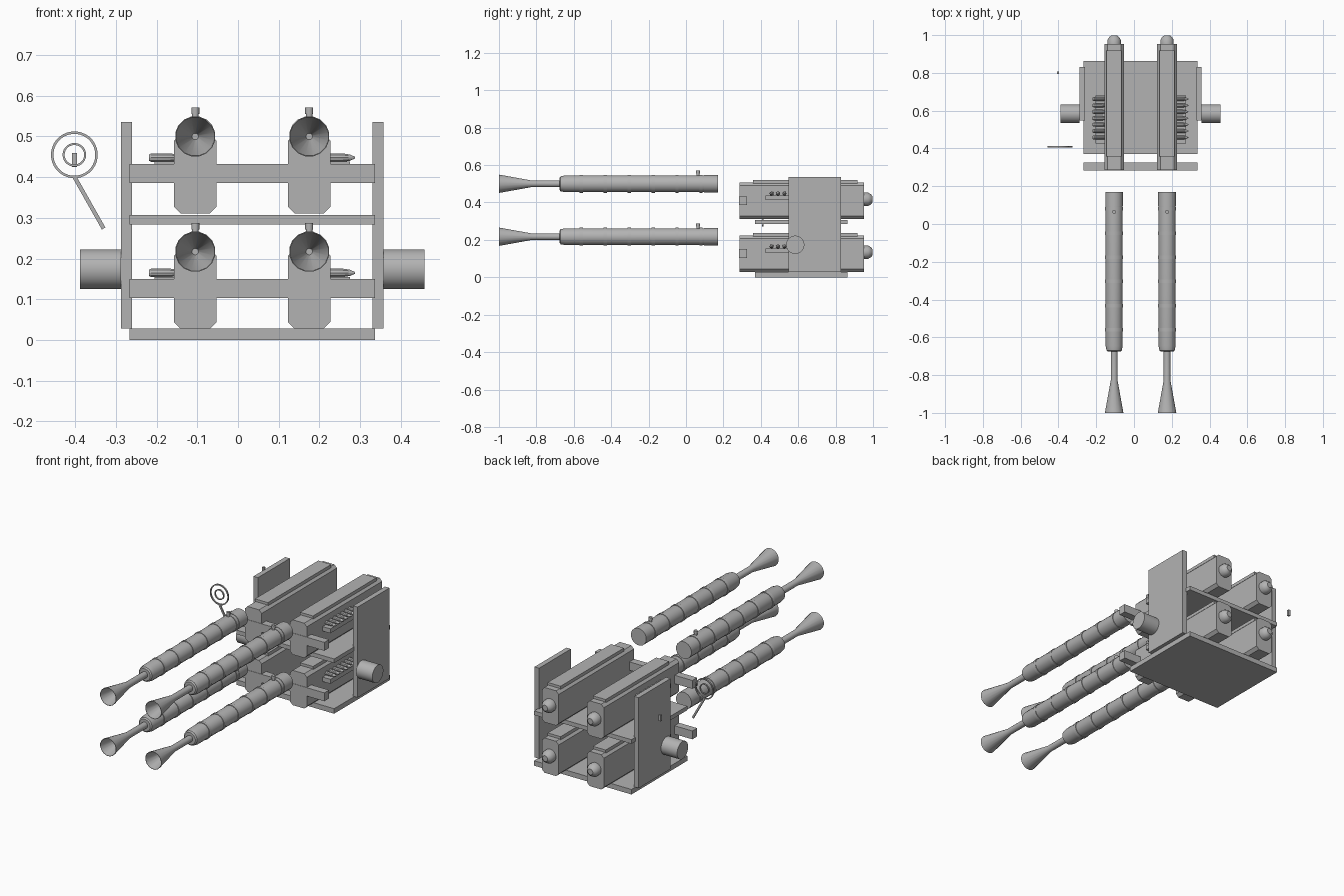
import bpy, bmesh, math
from mathutils import Vector, Matrix

if "Cube" in bpy.data.objects:
    bpy.data.objects.remove(bpy.data.objects["Cube"], do_unlink=True)

metal = bpy.data.materials.new("plain grey")
metal.use_nodes = True
GREY = (0.45, 0.45, 0.45, 1)
metal.diffuse_color = GREY
metal.node_tree.nodes["Principled BSDF"].inputs["Base Color"].default_value = GREY


def finish(name, bm, smooth=False):
    bmesh.ops.recalc_face_normals(bm, faces=bm.faces)
    mesh = bpy.data.meshes.new(name)
    bm.to_mesh(mesh)
    bm.free()
    mesh.materials.append(metal)
    ob = bpy.data.objects.new(name, mesh)
    bpy.context.collection.objects.link(ob)
    if smooth:
        bpy.ops.object.select_all(action="DESELECT")
        ob.select_set(True)
        bpy.context.view_layer.objects.active = ob
        bpy.ops.object.shade_smooth_by_angle(angle=math.radians(30))
    return ob


def box(name, x, y, z):
    bm = bmesh.new()
    bmesh.ops.create_cube(bm, size=1)
    for v in bm.verts:
        v.co = [lo + (c + 0.5) * (hi - lo) for c, (lo, hi) in zip(v.co, (x, y, z))]
    return finish(name, bm)


def lathe(name, profile, origin, axis, sides=16, closed=False):
    """Spin (distance along axis, radius) points around a line through origin."""
    bm = bmesh.new()
    turn = Vector((0, 0, 1)).rotation_difference(Vector(axis)).to_matrix()
    rings = []
    for t, r in profile:
        ring = []
        for k in range(sides):
            a = 2 * math.pi * (k + 0.5) / sides
            p = turn @ Vector((r * math.cos(a), r * math.sin(a), t))
            ring.append(bm.verts.new(p + Vector(origin)))
        rings.append(ring)
    pairs = list(zip(rings, rings[1:]))
    if closed:
        pairs.append((rings[-1], rings[0]))
    else:
        bm.faces.new(rings[0])
        bm.faces.new(rings[-1])
    for a, b in pairs:
        for k in range(sides):
            n = (k + 1) % sides
            bm.faces.new((a[k], a[n], b[n], b[k]))
    return finish(name, bm, True)


def receiver(name, x, z):
    # Chamfered box section pulled along y
    w, c, low, high = 0.052, 0.016, z - 0.189, z + 0.006
    outline = [(w, low + c), (w, high - c), (w - c, high), (c - w, high),
               (-w, high - c), (-w, low + c), (c - w, low), (w - c, low)]
    bm = bmesh.new()
    face = bm.faces.new([bm.verts.new((x + px, 0.285, pz)) for px, pz in outline])
    out = bmesh.ops.extrude_face_region(bm, geom=[face])["geom"]
    bmesh.ops.translate(bm, vec=(0, 0.667, 0),
                        verts=[v for v in out if isinstance(v, bmesh.types.BMVert)])
    return finish(name, bm)


Y, X, UP = (0, 1, 0), (1, 0, 0), (0, 0, 1)

# Frame: floor plates, side plates, trunnions, front crossbars
box("floor_plate", (-0.267, 0.337), (0.37, 0.864), (0, 0.028))
box("middle_plate", (-0.267, 0.337), (0.37, 0.864), (0.284, 0.307))
for side, x0, s in (("right", -0.26, -1), ("left", 0.33, 1)):
    x1 = x0 + s * 0.028
    box(side + "_side_plate", sorted((x0, x1)), (0.548, 0.83), (0.028, 0.535))
    lathe(side + "_trunnion", [(0, 0.049), (0.1, 0.049)], (x1, 0.584, 0.174), (s, 0, 0), 32)

# Four guns
for level, z in (("lower", 0.217), ("upper", 0.5)):
    box(level + "_crossbar", (-0.267, 0.337), (0.283, 0.325), (z - 0.114, z - 0.067))
    for side, x, s in (("right", -0.105, -1), ("left", 0.175, 1)):
        tag = level + "_" + side + "_"
        receiver(tag + "receiver", x, z)
        box(tag + "top_cover", (x - 0.04, x + 0.04), (0.357, 0.918), (z, z + 0.02))
        lathe(tag + "rear_buffer", [(0.95, 0.036), (0.974, 0.036), (0.988, 0.028), (0.998, 0.016)],
              (x, 0, z - 0.083), Y)

        # Barrel jacket with bands, inner barrel and hollow flared muzzle
        lathe(tag + "barrel_jacket", [(-0.676, 0.034), (-0.67, 0.041), (-0.645, 0.046),
                                      (0.095, 0.046), (0.095, 0.048), (0.17, 0.048)], (x, 0, z), Y)
        for i in range(6):
            y = -0.56 + 0.128 * i
            lathe(tag + "jacket_band", [(y - 0.009, 0.049), (y + 0.009, 0.049)], (x, 0, z), Y)
        lathe(tag + "muzzle", [(-0.84, 0.008), (-1, 0.048), (-1, 0.05),
                               (-0.826, 0.018), (-0.67, 0.018)], (x, 0, z), Y)
        lathe(tag + "sight_post", [(0.04, 0.008), (0.055, 0.008), (0.055, 0.01), (0.071, 0.01)],
              (x, 0.064, z), UP)

        # Feed tray with a row of rounds, all pointing to +x
        edge = x + s * 0.05
        box(tag + "feed_tray", sorted((edge, edge + s * 0.05)), (0.425, 0.68), (z - 0.087, z - 0.062))
        start = -0.219 if s < 0 else 0.205
        for i in range(7):
            lathe(tag + "round", [(0, 0.008), (0.006, 0.011), (0.052, 0.011),
                                  (0.07, 0.008), (0.083, 0.002)],
                  (start, 0.458 + 0.034 * i, z - 0.052), X, 10)

# Ring sight, its stalk, and the rear sight post
sx, sy, sz = -0.402, 0.41, 0.455
for name, r, t in (("outer_sight_ring", 0.0575, 0.006), ("inner_sight_ring", 0.029, 0.005)):
    lathe(name, [(-0.004, r), (0.004, r), (0.004, r - t), (-0.004, r - t)],
          (sx, sy, sz), Y, 32, closed=True)
stalk = box("sight_stalk", (-0.005, 0.005), (-0.004, 0.004), (-0.146, 0))
stalk.matrix_world = Matrix.Translation((sx, sy, sz - 0.054)) @ Matrix.Rotation(math.radians(-29.5), 4, "Y")
box("rear_sight_post", (sx - 0.006, sx + 0.006), (0.795, 0.807), (0.425, 0.46))
